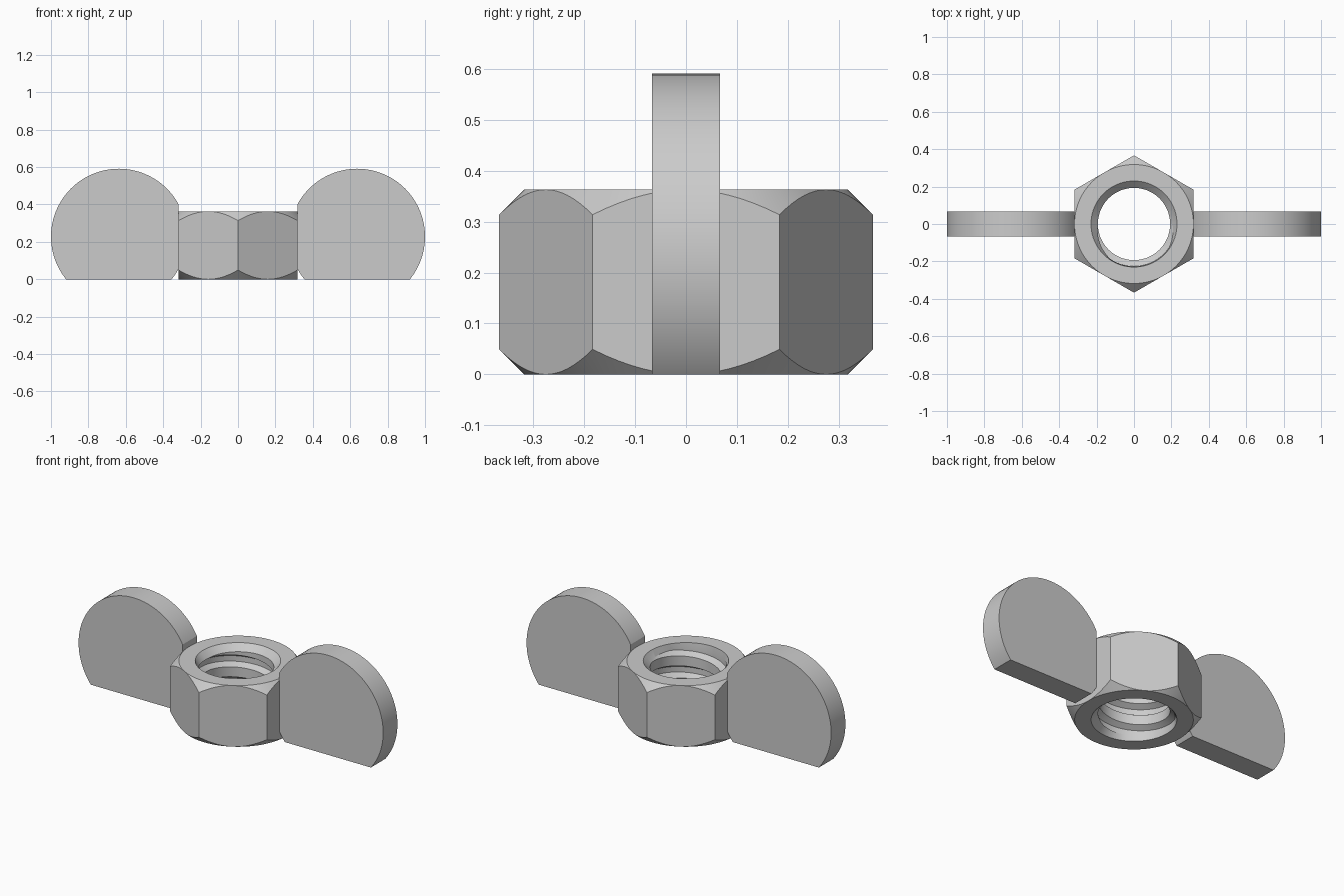
import bpy, bmesh, math

cube = bpy.data.objects.get("Cube")
if cube:
    bpy.data.objects.remove(cube, do_unlink=True)

steel = bpy.data.materials.new("plain grey steel")
steel.use_nodes = True
colour = (0.6, 0.6, 0.6, 1)
steel.diffuse_color = colour
steel.node_tree.nodes["Principled BSDF"].inputs["Base Color"].default_value = colour

COLS = 96
HEIGHT, FLAT = 0.363, 0.318             # nut height, centre to flat
MINOR, MAJOR, SINK = 0.193, 0.226, 0.23  # thread radii, countersink mouth
CHAMFER = SINK - MINOR
PITCH = 0.13
# One thread turn: (fraction of pitch, radius)
TOOTH = [(0, MINOR), (0.45, MINOR), (0.6, MAJOR), (0.85, MAJOR), (1, MINOR)]


def finish(name, bm):
    bmesh.ops.remove_doubles(bm, verts=bm.verts, dist=0.0001)
    bmesh.ops.recalc_face_normals(bm, faces=bm.faces)
    mesh = bpy.data.meshes.new(name)
    bm.to_mesh(mesh)
    bm.free()
    mesh.materials.append(steel)
    obj = bpy.data.objects.new(name, mesh)
    bpy.context.collection.objects.link(obj)
    bpy.ops.object.select_all(action="DESELECT")
    obj.select_set(True)
    bpy.context.view_layer.objects.active = obj
    bpy.ops.object.shade_smooth_by_angle(angle=math.radians(25))
    return obj


def thread_radius(z, lead):
    phase = ((z - lead) / PITCH) % 1
    for (f0, r0), (f1, r1) in zip(TOOTH, TOOTH[1:]):
        if phase <= f1:
            return r0 + (r1 - r0) * (phase - f0) / (f1 - f0)


def nut_section(angle):
    """Closed (radius, z) section of the nut at one angle."""
    off = (angle + math.pi / 6) % (math.pi / 3) - math.pi / 6
    hexa = FLAT / math.cos(off)
    drop = hexa - FLAT
    pts = [(SINK, 0), (FLAT, 0), (hexa, drop), (hexa, HEIGHT - drop),
           (FLAT, HEIGHT), (SINK, HEIGHT)]
    lead = PITCH * angle / math.tau
    turns = math.ceil(HEIGHT / PITCH) + 1
    for turn in range(turns, -3, -1):
        for frac, _ in reversed(TOOTH[:-1]):
            z = lead + (turn + frac) * PITCH
            z = min(max(z, CHAMFER), HEIGHT - CHAMFER)
            pts.append((thread_radius(z, lead), z))
    return pts


# Hexagonal nut with chamfered corners and a threaded bore
bm = bmesh.new()
columns = []
for i in range(COLS + 1):
    a = math.tau * i / COLS
    columns.append([bm.verts.new((r * math.cos(a), r * math.sin(a), z))
                    for r, z in nut_section(a)])
for c0, c1 in zip(columns, columns[1:]):
    n = len(c0)
    for k in range(n):
        bm.faces.new((c0[k], c1[k], c1[(k + 1) % n], c0[(k + 1) % n]))
finish("hex_nut", bm)

# Wings: discs trimmed flat at the bottom and against the nut
WING_X, WING_Z, WING_R, HALF = 0.637, 0.228, 0.363, 0.067
for side, name in ((1, "left_wing"), (-1, "right_wing")):
    bm = bmesh.new()
    rim = [bm.verts.new((side * (WING_X + WING_R * math.cos(math.tau * i / COLS)), -HALF,
                         WING_Z + WING_R * math.sin(math.tau * i / COLS)))
           for i in range(COLS)]
    bm.faces.new(rim)
    for point, normal in (((0, 0, 0), (0, 0, -1)),
                          ((side * (FLAT - 0.001), 0, 0), (-side, 0, 0))):
        bmesh.ops.bisect_plane(bm, geom=bm.verts[:] + bm.edges[:] + bm.faces[:],
                               plane_co=point, plane_no=normal, clear_outer=True)
    out = bmesh.ops.extrude_face_region(bm, geom=bm.faces[:])
    for v in out["geom"]:
        if isinstance(v, bmesh.types.BMVert):
            v.co.y = HALF
    finish(name, bm)
